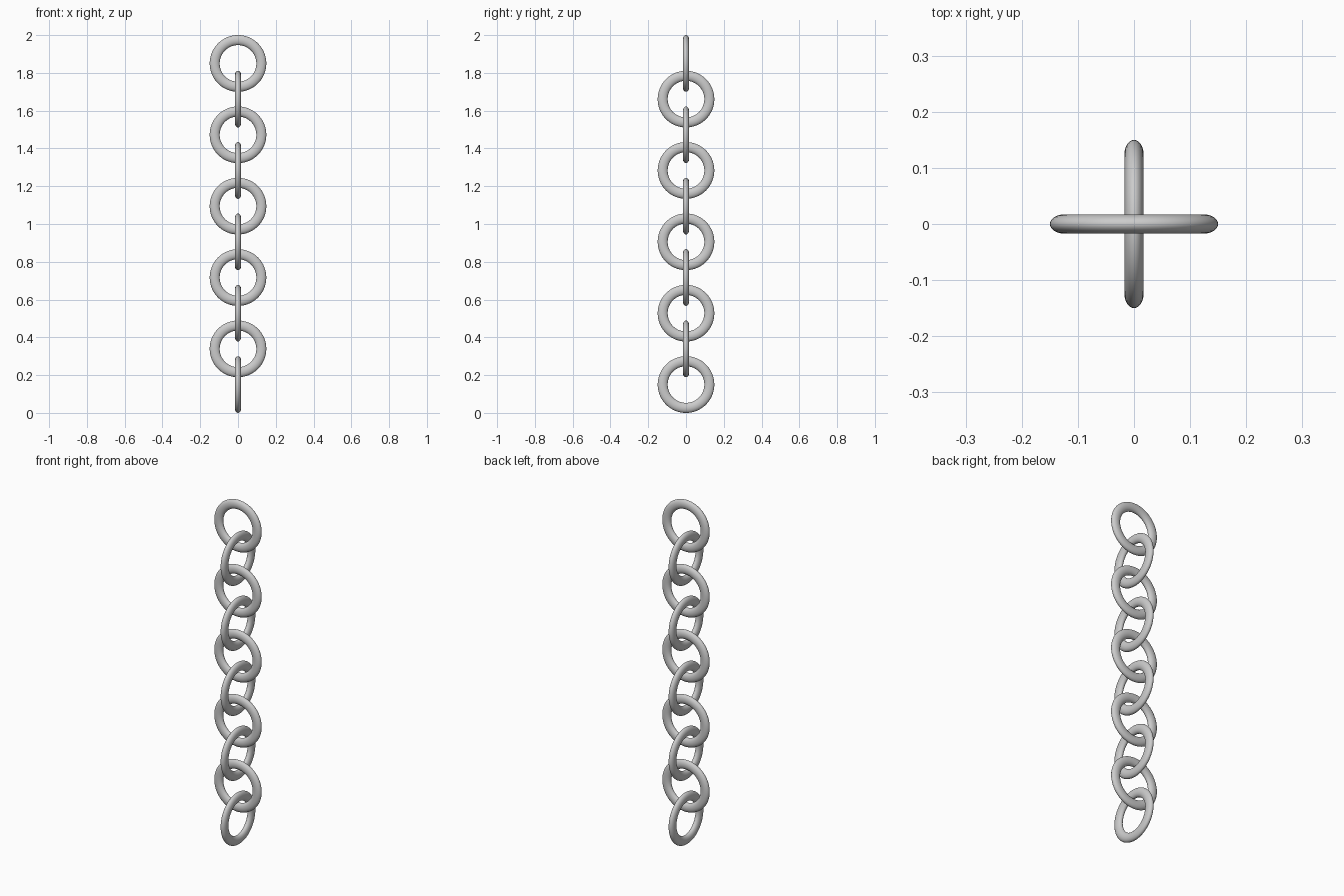
import bpy
from math import pi

if "Cube" in bpy.data.objects:
    bpy.data.objects.remove(bpy.data.objects["Cube"])

LINKS = 10
OUTER, INNER = 0.15, 0.097      # ring radii
HALF_DEPTH = 0.0172             # half thickness along the ring axis
STEP = (2.0 - 2 * OUTER) / (LINKS - 1)


def link(i):
    # flattened ring, standing upright, alternately turned a quarter
    minor = (OUTER - INNER) / 2
    bpy.ops.mesh.primitive_torus_add(
        major_radius=OUTER - minor, minor_radius=minor,
        major_segments=64, minor_segments=24)
    ob = bpy.context.object
    ob.name = f"chain_link_{i + 1}"
    ob.scale = (1, 1, HALF_DEPTH / minor)
    ob.rotation_euler = (pi / 2, 0, pi / 2 if i % 2 == 0 else 0)
    ob.location = (0, 0, OUTER + i * STEP)
    bpy.ops.object.transform_apply(location=False, rotation=True, scale=True)
    bpy.ops.object.shade_smooth()


# chain from bottom to top
for i in range(LINKS):
    link(i)
